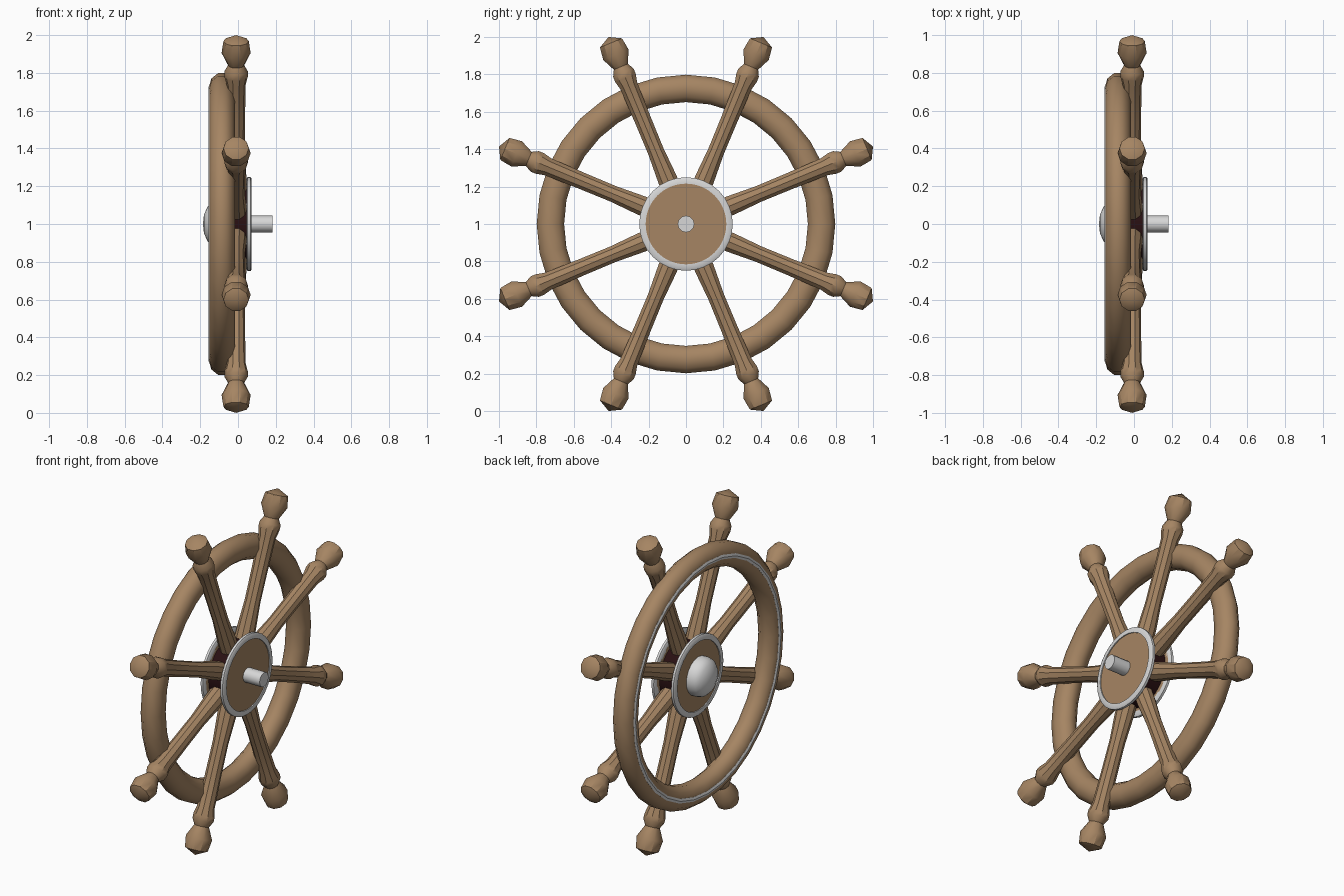
import bpy, bmesh, math
from mathutils import Matrix, Vector

cube = bpy.data.objects.get("Cube")
if cube:
    bpy.data.objects.remove(cube)


def material(name, rgb):
    m = bpy.data.materials.new(name)
    m.use_nodes = True
    m.diffuse_color = (*rgb, 1)
    m.node_tree.nodes["Principled BSDF"].inputs["Base Color"].default_value = (*rgb, 1)
    return m


wood = material("wood", (0.38, 0.235, 0.125))
metal = material("metal", (0.68, 0.68, 0.68))
dark = material("dark_wood", (0.022, 0.005, 0.006))

CENTRE = Matrix.Translation((0, 0, 1))
AXLE = CENTRE @ Matrix.Rotation(math.pi / 2, 4, 'Y')  # local z becomes world x


def lathe(name, profile, sides, mat, matrix=AXLE, closed=False, angle=40):
    """Turn (radius, height) points around local z; closed makes a ring."""
    bm = bmesh.new()
    points = profile + profile[:1] if closed else profile
    verts = [bm.verts.new((r, 0, h)) for r, h in points]
    edges = [bm.edges.new(pair) for pair in zip(verts, verts[1:])]
    bmesh.ops.spin(bm, geom=verts + edges, cent=(0, 0, 0), axis=(0, 0, 1),
                   angle=math.tau, steps=sides)
    bmesh.ops.remove_doubles(bm, verts=bm.verts, dist=0.0005)
    bmesh.ops.recalc_face_normals(bm, faces=bm.faces)
    mesh = bpy.data.meshes.new(name)
    bm.to_mesh(mesh)
    bm.free()
    mesh.materials.append(mat)
    ob = bpy.data.objects.new(name, mesh)
    ob.matrix_world = matrix
    bpy.context.collection.objects.link(ob)
    bpy.ops.object.select_all(action='DESELECT')
    ob.select_set(True)
    bpy.context.view_layer.objects.active = ob
    bpy.ops.object.shade_smooth_by_angle(angle=math.radians(angle))
    return ob


def oval(radius, height, rx, rz, n):
    return [(radius + rx * math.cos(math.tau * (i + 0.5) / n),
             height + rz * math.sin(math.tau * (i + 0.5) / n)) for i in range(n)]


# Rim with a thin metal band on its outer face
lathe("rim", oval(0.725, -0.085, 0.077, 0.069, 10), 32, wood, closed=True)
lathe("rim_band", oval(0.725, -0.145, 0.016, 0.011, 6), 32, metal, closed=True)

# Hub core, and a wooden disc with metal edging on each side
lathe("hub_core", [(0, -0.07), (0.2, -0.07), (0.2, 0.05), (0, 0.05)], 32, dark)
for side, inner, outer in (("left", 0.045, 0.066), ("right", -0.065, -0.086)):
    step = 0.006 if outer > 0 else -0.006
    lathe(side + "_hub_disc", [(0, inner), (0.225, inner), (0.225, outer), (0, outer)], 32, wood)
    lathe(side + "_hub_edging", [(0.216, inner), (0.24, inner), (0.25, inner + step),
                                 (0.25, outer), (0.24, outer + step), (0.216, outer + step)],
          32, metal, closed=True)

# Axle and cap
lathe("axle", [(0, 0.05), (0.045, 0.05), (0.045, 0.182), (0, 0.182)], 12, metal)
lathe("hub_cap", [(0, -0.08), (0.12, -0.08), (0.12, -0.11), (0.112, -0.14),
                  (0.09, -0.162), (0.05, -0.18), (0, -0.186)], 20, metal)

# Eight turned spokes with handle knobs
spoke_profile = [(0, 0.15), (0.056, 0.15), (0.055, 0.26), (0.046, 0.42), (0.047, 0.6),
                 (0.051, 0.8), (0.062, 0.845), (0.062, 0.875), (0.043, 0.91),
                 (0.077, 0.98), (0.067, 1.048), (0, 1.082)]
for i in range(8):
    turn = Matrix.Rotation(math.tau * (i + 0.5) / 8, 4, 'X')
    lathe(f"spoke_{i + 1}", spoke_profile, 10, wood,
          CENTRE @ turn @ Matrix.Translation(Vector((-0.01, 0, 0))), angle=35)
